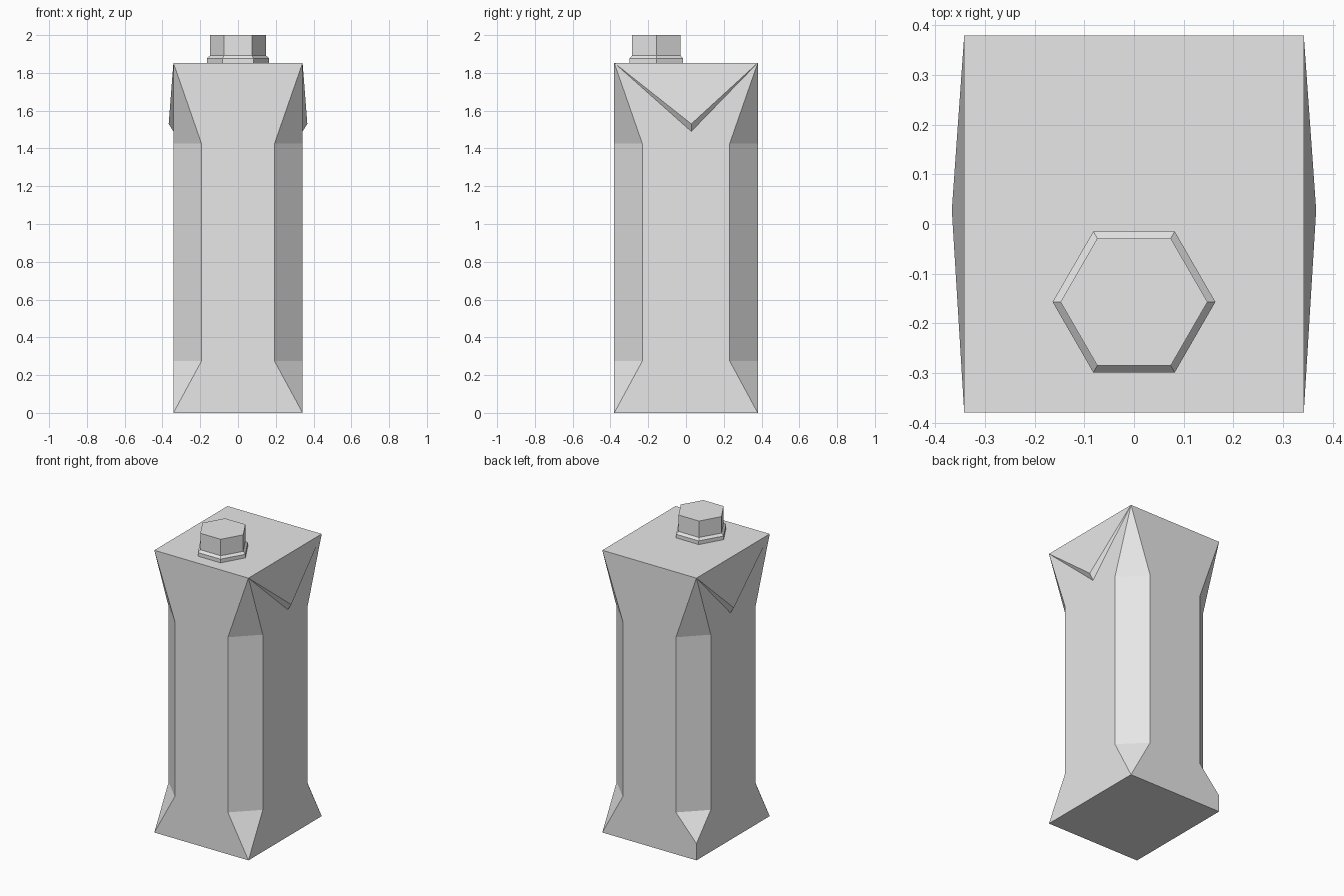
import bpy, bmesh, math
from mathutils import Vector

if "Cube" in bpy.data.objects:
    bpy.data.objects.remove(bpy.data.objects["Cube"], do_unlink=True)

HX, HY, TOP = 0.342, 0.38, 1.853      # half width, half depth, carton height
CUT = 0.149                           # corner chamfer size
LOW, HIGH = 0.275, 1.425              # chamfer span

grey = bpy.data.materials.new("light grey")
grey.use_nodes = True
grey.diffuse_color = (0.8, 0.8, 0.8, 1)
grey.node_tree.nodes["Principled BSDF"].inputs["Base Color"].default_value = (0.8, 0.8, 0.8, 1)


def finish(name, bm):
    bmesh.ops.remove_doubles(bm, verts=bm.verts, dist=0.0005)
    bmesh.ops.recalc_face_normals(bm, faces=bm.faces)
    mesh = bpy.data.meshes.new(name)
    bm.to_mesh(mesh)
    bm.free()
    mesh.materials.append(grey)
    obj = bpy.data.objects.new(name, mesh)
    bpy.context.collection.objects.link(obj)
    return obj


def face(bm, points):
    return bm.faces.new([bm.verts.new(p) for p in points])


# Carton body: a box whose corner chamfers run out to points at top and bottom
bm = bmesh.new()
corners = [(-1, -1), (1, -1), (1, 1), (-1, 1)]


def edge_points(corner, along_x):
    """Points up one corner's chamfer edge, on the wall running along x or y."""
    sx, sy = corner
    x, y = sx * HX, sy * HY
    cx, cy = (x - sx * CUT, y) if along_x else (x, y - sy * CUT)
    pts = [(x, y, 0), (cx, cy, LOW), (cx, cy, HIGH), (x, y, TOP)]
    if corner == (-1, 1):             # this chamfer stops short of the base
        pts.insert(1, (x, y, 0.11))
    return pts


for i, a in enumerate(corners):
    b = corners[(i + 1) % 4]
    along_x = a[1] == b[1]
    face(bm, edge_points(a, along_x) + edge_points(b, along_x)[::-1])
    # chamfer: lower triangle, long strip, upper triangle
    p, q = edge_points(a, True), edge_points(a, False)
    face(bm, [p[-4], p[-3], q[-3]])
    face(bm, [p[-3], p[-2], q[-2], q[-3]])
    face(bm, [p[-2], p[-1], q[-2]])
for z in (0, TOP):
    face(bm, [(sx * HX, sy * HY, z) for sx, sy in corners])
finish("carton_body", bm)

# Folded triangular flaps on both sides
for name, s in (("left_flap", 1), ("right_flap", -1)):
    bm = bmesh.new()
    front, back = (s * HX, -HY, TOP), (s * HX, HY, TOP)
    tip, under = (s * 0.367, 0.028, 1.53), (s * HX, 0.028, 1.49)
    for tri in ((front, back, tip), (front, tip, under),
                (back, tip, under), (front, under, back)):
        face(bm, tri)
    finish(name, bm)


# Hexagonal screw cap with a bevelled collar
def hex_stack(name, rings):
    bm = bmesh.new()
    loops = [[Vector((r * math.cos(k * math.pi / 3),
                      r * math.sin(k * math.pi / 3) - 0.157, z)) for k in range(6)]
             for r, z in rings]
    for lo, hi in zip(loops, loops[1:]):
        for k in range(6):
            n = (k + 1) % 6
            face(bm, [lo[k], lo[n], hi[n], hi[k]])
    face(bm, loops[0])
    face(bm, loops[-1])
    return finish(name, bm)


hex_stack("cap_collar", [(0.164, TOP), (0.164, 1.877), (0.148, 1.892)])
hex_stack("screw_cap", [(0.148, 1.892), (0.148, 2.0)])
